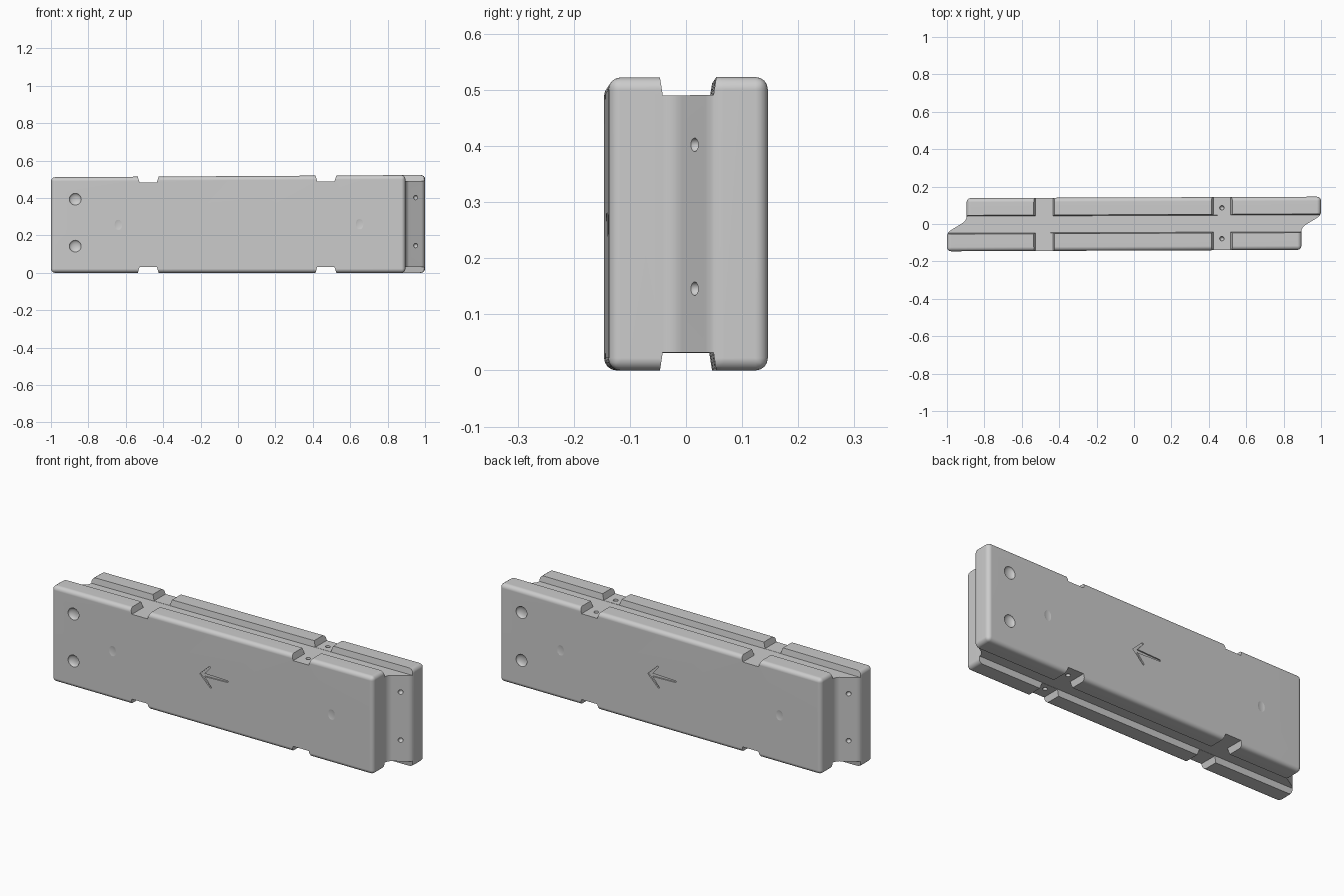
import bpy, bmesh
from math import radians, pi, cos, sin

if "Cube" in bpy.data.objects:
    bpy.data.objects.remove(bpy.data.objects["Cube"])


def prism(name, pts, axis, lo, hi):
    """Extrude a 2D outline along x, y or z."""
    place = {'x': lambda a, b, t: (t, a, b),
             'y': lambda a, b, t: (a, t, b),
             'z': lambda a, b, t: (a, b, t)}[axis]
    bm = bmesh.new()
    low = [bm.verts.new(place(a, b, lo)) for a, b in pts]
    high = [bm.verts.new(place(a, b, hi)) for a, b in pts]
    n = len(pts)
    bm.faces.new(low)
    bm.faces.new(high[::-1])
    for i in range(n):
        j = (i + 1) % n
        bm.faces.new((low[i], high[i], high[j], low[j]))
    bmesh.ops.recalc_face_normals(bm, faces=bm.faces)
    me = bpy.data.meshes.new(name)
    bm.to_mesh(me)
    bm.free()
    ob = bpy.data.objects.new(name, me)
    bpy.context.collection.objects.link(ob)
    return ob


def ellipsoid(loc, radii):
    bpy.ops.mesh.primitive_uv_sphere_add(segments=24, ring_count=12, location=loc)
    ob = bpy.context.object
    ob.scale = radii
    return ob


def apply(ob, mod):
    bpy.ops.object.select_all(action='DESELECT')
    bpy.context.view_layer.objects.active = ob
    ob.select_set(True)
    bpy.ops.object.modifier_apply(modifier=mod.name)


def cut(cutter):
    cutter.hide_render = True
    mod = body.modifiers.new("cut", 'BOOLEAN')
    mod.operation = 'DIFFERENCE'
    mod.solver = 'EXACT'
    mod.object = cutter
    apply(body, mod)
    bpy.data.objects.remove(cutter, do_unlink=True)


# main slab with offset, interlocking ends
half = [(-0.895, 0.142), (-0.895, 0.022), (-1.0, -0.042), (-1.0, -0.142)]
outline = half + [(-x, -y) for x, y in half]
body = prism("barrier_block", outline, 'z', 0.0, 0.52)
bev = body.modifiers.new("round", 'BEVEL')
bev.width = 0.022
bev.segments = 4
bev.limit_method = 'ANGLE'
bev.angle_limit = radians(20)
apply(body, bev)

# lengthwise channels and cross notches, top and bottom
for z, s in ((0.52, 1), (0.0, -1)):
    floor, out = z - s * 0.032, z + s * 0.03
    cut(prism("channel", [(-0.045, floor), (0.045, floor), (0.05, z),
                          (0.05, out), (-0.05, out), (-0.05, z)], 'x', -1.2, 1.2))
    nf = z - s * 0.031
    for x in (-0.48, 0.47):
        cut(prism("notch", [(x - 0.046, nf), (x + 0.046, nf), (x + 0.056, z),
                            (x + 0.056, out), (x - 0.056, out), (x - 0.056, z)],
                  'y', -0.3, 0.3))
    # small holes in one notch
    for y in (-0.08, 0.085):
        cut(ellipsoid((0.47, y, nf), (0.012, 0.012, 0.02)))


def stroke(x0, z0, x1, z1, w, s):
    """Bar-shaped arrow stroke cutter on the front (s=1) or back (s=-1)."""
    d = ((x1 - x0) ** 2 + (z1 - z0) ** 2) ** 0.5
    nx, nz = -(z1 - z0) / d * w, (x1 - x0) / d * w
    pts = [(s * (x0 + nx), z0 + nz), (s * (x1 + nx / 2), z1 + nz / 2),
           (s * (x1 - nx / 2), z1 - nz / 2), (s * (x0 - nx), z0 - nz)]
    lo, hi = sorted((-s * 0.2, -s * 0.135))
    cut(prism("arrow_stroke", pts, 'y', lo, hi))


# details repeated by half a turn: bolt dimples, end holes, dents, arrow
for s in (1, -1):
    for z in (0.4, 0.145):
        cut(ellipsoid((-0.87 * s, -0.142 * s, z), (0.032, 0.016, 0.032)))
        cut(ellipsoid((0.95 * s, 0.011 * s, z), (0.012, 0.014, 0.012)))
    for x in (-0.64, 0.65):
        cut(ellipsoid((x * s, -0.146 * s, 0.26), (0.026, 0.007, 0.035)))
    stroke(-0.115, 0.275, 0.04, 0.275, 0.009, s)
    stroke(-0.12, 0.27, -0.065, 0.328, 0.008, s)
    stroke(-0.12, 0.28, -0.06, 0.215, 0.008, s)

# slight moulded taper and skew
for v in body.data.vertices:
    v.co.z *= (0.517 + 0.006 * v.co.x) / 0.52
    v.co.y += 0.004 * v.co.x

# soft shading with crisp channel edges
bpy.ops.object.select_all(action='DESELECT')
bpy.context.view_layer.objects.active = body
body.select_set(True)
bpy.ops.object.shade_smooth_by_angle(angle=radians(35))
wn = body.modifiers.new("weighted", 'WEIGHTED_NORMAL')
wn.keep_sharp = True
